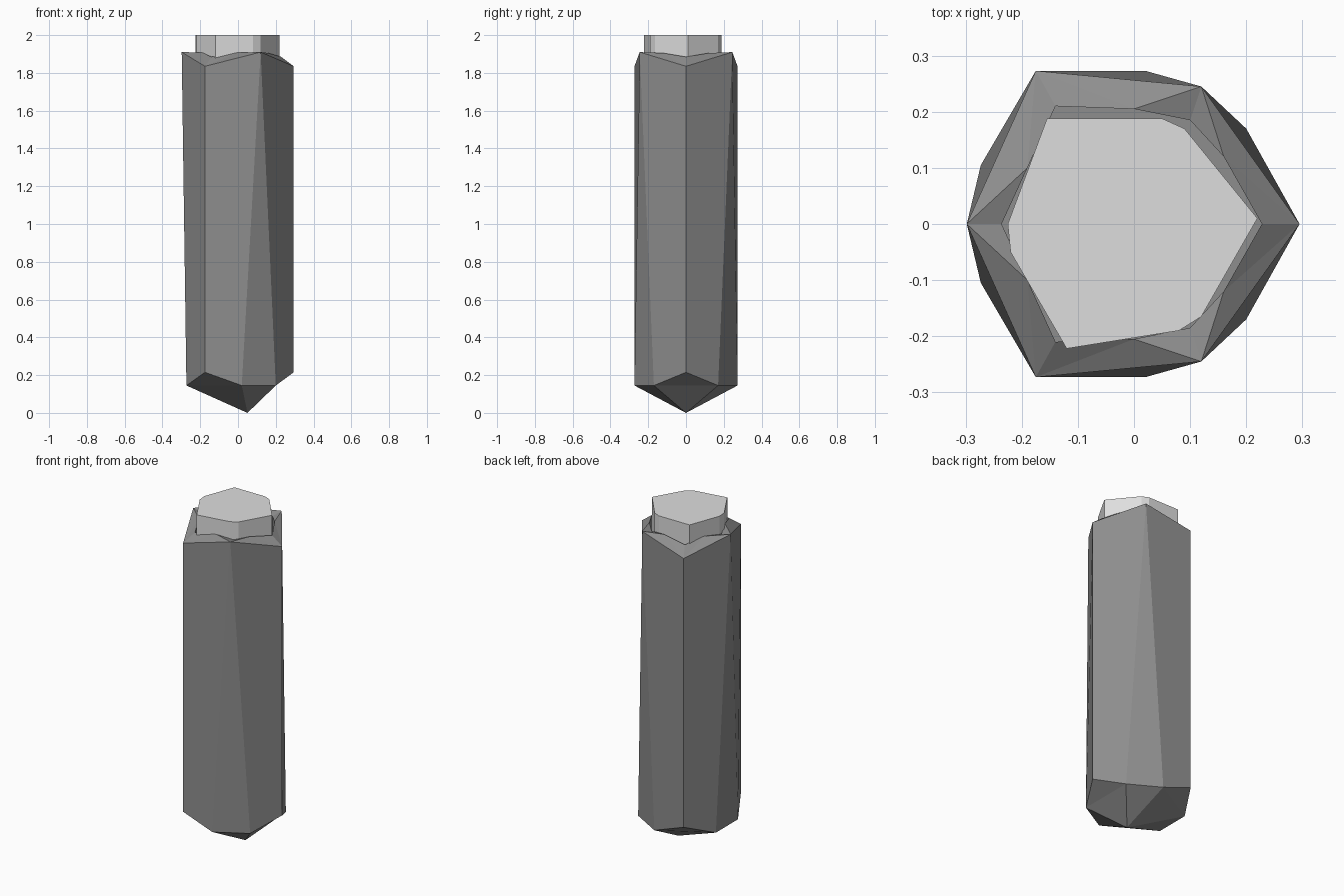
import bpy
import bmesh

cube = bpy.data.objects.get("Cube")
if cube:
    bpy.data.objects.remove(cube)


def flat_material(name, value):
    mat = bpy.data.materials.new(name)
    mat.use_nodes = True
    colour = (value, value, value, 1)
    mat.diffuse_color = colour
    mat.node_tree.nodes["Principled BSDF"].inputs["Base Color"].default_value = colour
    return mat


def ring(bm, points):
    return [bm.verts.new(p) for p in points]


def bridge(bm, lower, upper):
    n = len(lower)
    for i in range(n):
        j = (i + 1) % n
        bm.faces.new((lower[i], lower[j], upper[j], upper[i]))


def finish(bm, name, mat):
    bmesh.ops.recalc_face_normals(bm, faces=bm.faces)
    mesh = bpy.data.meshes.new(name)
    bm.to_mesh(mesh)
    bm.free()
    mesh.materials.append(mat)
    obj = bpy.data.objects.new(name, mesh)
    bpy.context.collection.objects.link(obj)
    return obj


dark_grey = flat_material("dark_grey", 0.27)
light_grey = flat_material("light_grey", 0.73)

# Faceted outer shell: three ridges alternating with three high peaks
bm = bmesh.new()
ridge_xy = [(0.295, 0), (-0.175, 0.273), (-0.175, -0.273)]
peak_xy = [(0.12, 0.245), (-0.298, 0), (0.12, -0.245)]
foot_xy = [((0.2, 0.17), (0.02, 0.273)),
           ((-0.273, 0.105), (-0.273, -0.105)),
           ((0.02, -0.273), (0.2, -0.17))]
ridge_top = ring(bm, [(x, y, 1.835) for x, y in ridge_xy])
ridge_low = ring(bm, [(x, y, 0.215) for x, y in ridge_xy])
peaks = ring(bm, [(x, y, 1.91) for x, y in peak_xy])
feet = [ring(bm, [(x, y, 0.145) for x, y in pair]) for pair in foot_xy]
tip = bm.verts.new((0.05, 0, 0))

for i in range(3):
    j = (i + 1) % 3
    a, b = feet[i]
    # Sides between neighbouring ridges
    bm.faces.new((ridge_low[i], a, peaks[i], ridge_top[i]))
    bm.faces.new((a, b, peaks[i]))
    bm.faces.new((b, ridge_low[j], ridge_top[j], peaks[i]))
    # Pointed underside
    bm.faces.new((b, feet[j][0], ridge_low[j]))
    bm.faces.new((tip, b, a))
    bm.faces.new((tip, feet[j][0], b))

# Uneven rim sloping in to the socket
half_rim = [(0.16, 0.12, 1.905), (0.1, 0.185, 1.895), (0, 0.205, 1.908),
            (-0.14, 0.21, 1.885), (-0.19, 0.1, 1.908)]
rim_points = ([(0.228, 0, 1.885)] + half_rim + [(-0.236, 0, 1.895)]
              + [(x, -y, z) for x, y, z in reversed(half_rim)])
rim = ring(bm, rim_points)
outer = [v for pair in zip(ridge_top, peaks) for v in pair]
for i in range(6):
    a, b = outer[i], outer[(i + 1) % 6]
    r0, r1, r2 = (rim[(2 * i + k) % 12] for k in range(3))
    bm.faces.new((a, r1, r0))
    bm.faces.new((a, b, r1))
    bm.faces.new((b, r2, r1))
socket = ring(bm, [(x, y, 1.7) for x, y, z in rim_points])
bridge(bm, socket, rim)
bm.faces.new(socket)
finish(bm, "outer_shell", dark_grey)

# Pale irregular prism rising out of the socket
bm = bmesh.new()
core_xy = [(0.22, 0.01), (0.09, 0.17), (0.05, 0.188), (-0.155, 0.188),
           (-0.225, 0), (-0.22, -0.05), (-0.12, -0.222), (0.08, -0.19),
           (0.12, -0.165)]
low = ring(bm, [(x, y, 1.7) for x, y in core_xy])
high = ring(bm, [(x, y, 2) for x, y in core_xy])
bridge(bm, low, high)
bm.faces.new(high)
bm.faces.new(low)
finish(bm, "inner_core", light_grey)
